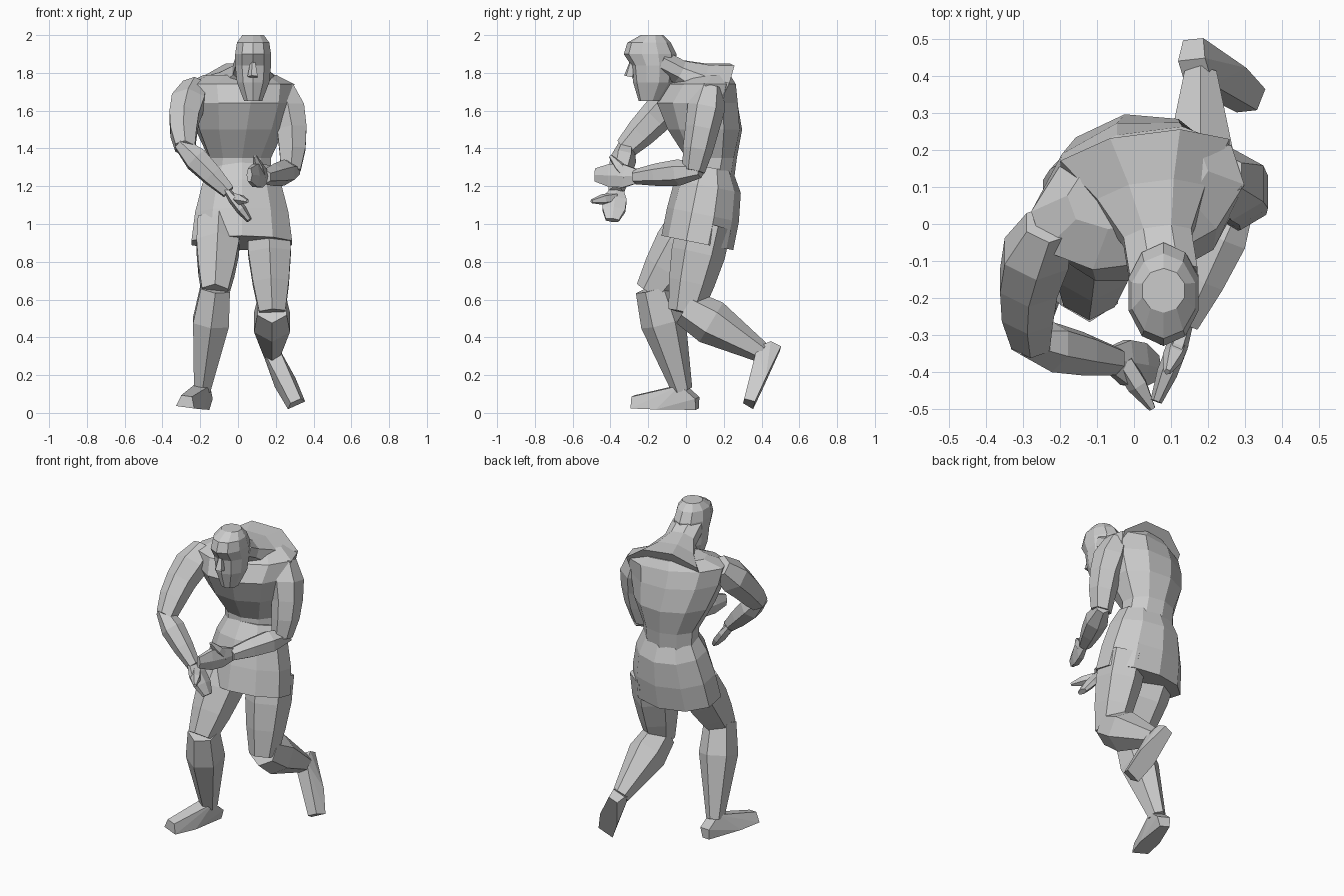
import bpy, bmesh, math
from mathutils import Vector, Matrix

default_cube = bpy.data.objects.get("Cube")
if default_cube:
    bpy.data.objects.remove(default_cube, do_unlink=True)

ACROSS, DEPTH, UP = Matrix.Identity(3)

# One plain material for the whole figure
stone = bpy.data.materials.new("light grey")
stone.use_nodes = True
grey = (.6, .6, .6, 1)
stone.diffuse_color = grey
stone.node_tree.nodes["Principled BSDF"].inputs["Base Color"].default_value = grey


def finish(name, bm):
    """Turn a bmesh into a flat-shaded object."""
    bmesh.ops.recalc_face_normals(bm, faces=bm.faces)
    mesh = bpy.data.meshes.new(name)
    bm.to_mesh(mesh)
    bm.free()
    mesh.materials.append(stone)
    part = bpy.data.objects.new(name, mesh)
    bpy.context.collection.objects.link(part)


def skin(name, rings, sides):
    """Join rings, each a centre and two half-axis vectors, into a closed solid."""
    bm = bmesh.new()
    angles = [math.tau * (k + .5) / sides for k in range(sides)]
    loops = [[bm.verts.new(centre + u * math.cos(a) + v * math.sin(a)) for a in angles]
             for centre, u, v in rings]
    for low, high in zip(loops, loops[1:]):
        for k in range(sides):
            bm.faces.new((low[k - 1], low[k], high[k], high[k - 1]))
    bm.faces.new(loops[0])
    bm.faces.new(loops[-1])
    finish(name, bm)


def trunk(name, x, profile, tilt=0, twist=0):
    """Stack rings from heights, half widths, front and back depths."""
    bottom, top = profile[0][0], profile[-1][0]
    rings = []
    for height, width, front, back in profile:
        turn = Matrix.Rotation(twist * (height - bottom) / (top - bottom), 3, 'Z')
        centre = Vector((x, (front + back) / 2, height))
        u = turn @ ACROSS * width
        v = turn @ (DEPTH - UP * tilt) * (back - front) / 2
        rings.append((centre, u, v))
    skin(name, rings, 10)


def limb(name, start, end, radii, flat=1, side=ACROSS, bow=Vector(), sides=6):
    """Spread radii evenly along a segment that may bow to one side."""
    along = (end - start).normalized()
    u = (side - along * side.dot(along)).normalized()
    v = along.cross(u) * flat
    rings = []
    for i, radius in enumerate(radii):
        t = i / (len(radii) - 1)
        centre = start.lerp(end, t) + bow * math.sin(math.pi * t)
        rings.append((centre, u * radius, v * radius))
    skin(name, rings, sides)


def arm(label, outward, palm_side, shoulder, elbow, wrist, fingertip, thumb_tip):
    """Upper arm, forearm, hand and thumb hung on their joints."""
    shoulder, elbow, wrist, fingertip, thumb_tip = map(
        Vector, (shoulder, elbow, wrist, fingertip, thumb_tip))
    forearm = (wrist - elbow).normalized()
    limb(label + "_upper_arm", shoulder, elbow, (.07, .1, .09, .08, .06),
         bow=ACROSS * outward * .03)
    limb(label + "_forearm", elbow - forearm * .04, wrist, (.04, .07, .06, .04))
    limb(label + "_hand", wrist - forearm * .02, fingertip, (.04, .07, .07, .04),
         flat=.4, side=palm_side)
    limb(label + "_thumb", wrist.lerp(fingertip, .2), thumb_tip, (.03, .03, .01), sides=5)


def foot(name, ankle, heel, toe):
    """Faceted wedge between ankle, heel and toe."""
    sole = (toe - heel).normalized()
    rise = ankle - heel
    rise = (rise - sole * rise.dot(sole)).normalized()
    across = sole.cross(rise)
    instep = ankle.lerp(toe, .3) + rise * .03
    ball = heel.lerp(toe, .6)
    bm = bmesh.new()
    for point, half in ((ankle + rise * .03, .04), (instep, .04), (heel, .03),
                        (heel + rise * .06, .04), (ball, .06), (toe, .05),
                        (toe + rise * .06, .03)):
        for sign in (-1, 1):
            bm.verts.new(point + across * half * sign)
    bmesh.ops.convex_hull(bm, input=bm.verts)
    stray = [v for v in bm.verts if not v.link_faces]
    bmesh.ops.delete(bm, geom=stray, context='VERTS')
    finish(name, bm)


def leg(label, hip, knee, ankle, heel, toe):
    """Thigh, calf and foot hung on their joints."""
    hip, knee, ankle, heel, toe = map(Vector, (hip, knee, ankle, heel, toe))
    thigh = (knee - hip).normalized()
    limb(label + "_thigh", hip, knee + thigh * .03, (.13, .13, .11, .08), flat=1.1)
    limb(label + "_calf", knee, ankle, (.09, .11, .08, .05), flat=1.1)
    foot(label + "_foot", ankle, heel, toe)


# Short skirt, with the hem lower at the back
trunk("skirt", .02, [
    (.9, .28, -.13, .25),
    (1.05, .26, -.1, .28),
    (1.2, .22, -.06, .29),
    (1.3, .17, 0, .25),
], tilt=.2)

# Torso, narrow at the waist and twisted at the shoulders
trunk("torso", .01, [
    (1.2, .17, 0, .25),
    (1.35, .17, 0, .27),
    (1.5, .24, -.1, .3),
    (1.64, .28, -.16, .28),
    (1.74, .3, -.11, .25),
    (1.79, .2, 0, .22),
], twist=math.radians(20))

# Sloping neck and forward head with a bearded jaw
limb("neck", Vector((.03, .17, 1.7)), Vector((.08, -.14, 1.86)), (.25, .16, .1, .1),
     flat=.7, sides=8)
trunk("head", .08, [
    (1.65, .05, -.25, -.14),
    (1.75, .09, -.28, -.07),
    (1.84, .1, -.29, -.06),
    (1.9, .1, -.33, -.05),
    (1.96, .09, -.31, -.08),
    (2, .06, -.24, -.12),
])
limb("nose", Vector((.08, -.28, 1.88)), Vector((.08, -.3, 1.78)), (.01, .03), sides=5)

# Right arm reaches forward and down, left forearm folds across the body
arm("right", -1, DEPTH, (-.23, 0, 1.73), (-.28, -.32, 1.4), (-.05, -.37, 1.17),
    (.06, -.39, 1.02), (.05, -.5, 1.12))
arm("left", 1, UP, (.23, .13, 1.73), (.28, .04, 1.28), (.14, -.27, 1.25),
    (.06, -.48, 1.26), (.09, -.4, 1.36))

# Right leg is planted, left leg trails with a bent knee
leg("right", (-.1, .05, 1), (-.12, -.17, .66), (-.19, -.02, .12),
    (-.18, .06, .02), (-.28, -.28, .03))
leg("left", (.16, .1, 1), (.18, 0, .56), (.18, .4, .32),
    (.16, .5, .34), (.31, .36, .04))
